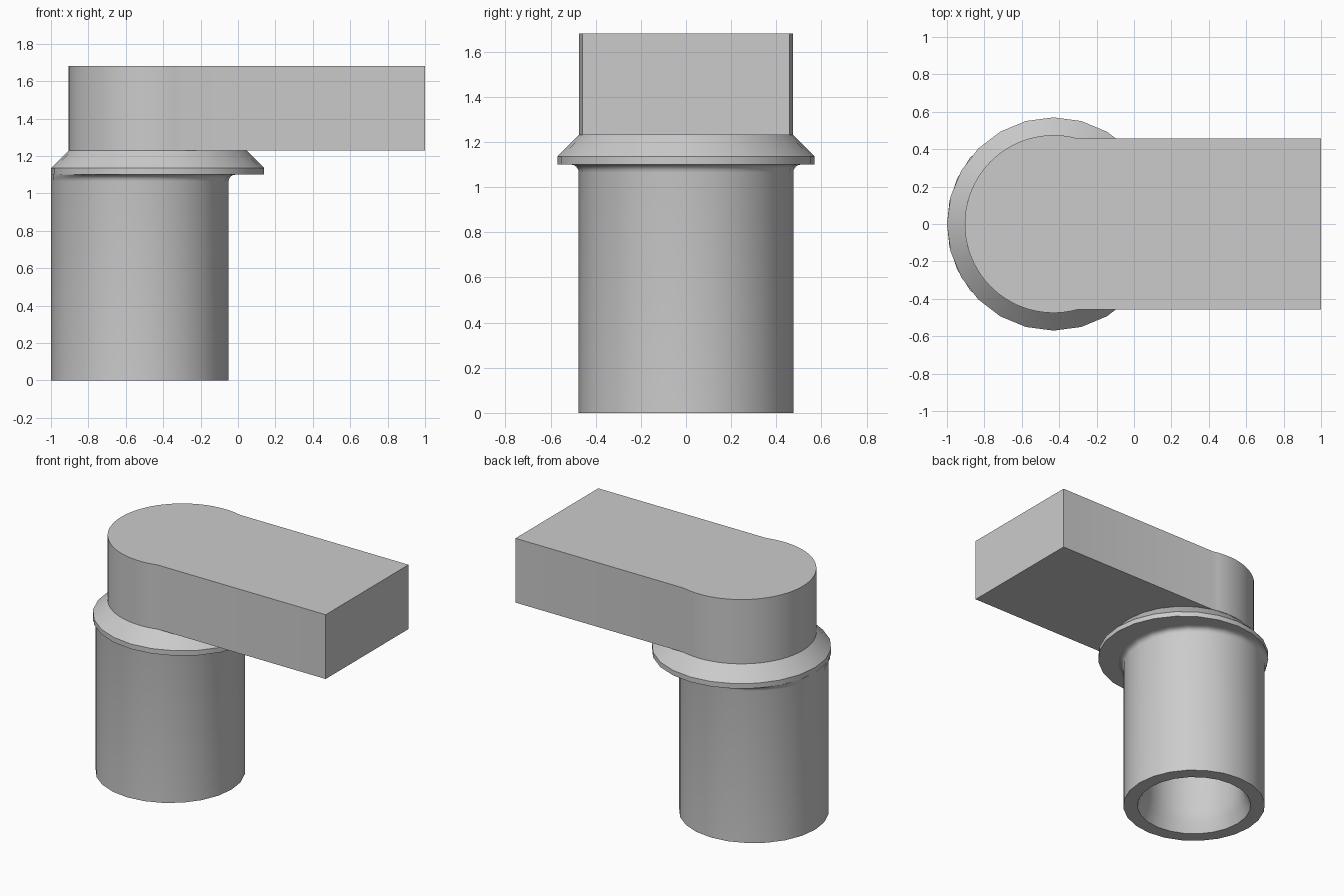
import bpy
import bmesh
import math
from math import cos, sin, pi

default = bpy.data.objects.get("Cube")
if default:
    bpy.data.objects.remove(default, do_unlink=True)

# One plain grey for every part
grey = bpy.data.materials.new("light_grey")
grey.use_nodes = True
grey.diffuse_color = (0.6, 0.6, 0.6, 1)
grey.node_tree.nodes["Principled BSDF"].inputs["Base Color"].default_value = (0.6, 0.6, 0.6, 1)

FLANGE_X, FLANGE_R = -0.43, 0.57
TUBE_X, TUBE_R = -0.525, 0.475
HEAD_R, BAR_HALF = 0.475, 0.458
UNDERSIDE, FLANGE_TOP, TOP = 1.10, 1.23, 1.68


def finish(bm, name):
    bmesh.ops.recalc_face_normals(bm, faces=bm.faces)
    mesh = bpy.data.meshes.new(name)
    bm.to_mesh(mesh)
    bm.free()
    obj = bpy.data.objects.new(name, mesh)
    bpy.context.collection.objects.link(obj)
    mesh.materials.append(grey)
    bpy.ops.object.select_all(action="DESELECT")
    obj.select_set(True)
    bpy.context.view_layer.objects.active = obj
    bpy.ops.object.shade_smooth_by_angle(angle=math.radians(30))
    return obj


def lathe(name, profile, cx, sides=24, limit=None):
    """Revolve (radius, z) points about x = cx and cap both ends."""
    bm = bmesh.new()
    rings = []
    for r, z in profile:
        ring = []
        for i in range(sides):
            a = 2 * pi * i / sides
            x, y = cx + r * cos(a), r * sin(a)
            if limit:  # keep the blend within the flange outline
                d = math.hypot(x - FLANGE_X, y)
                k = min(1, limit / d)
                x, y = FLANGE_X + (x - FLANGE_X) * k, y * k
            ring.append(bm.verts.new((x, y, z)))
        rings.append(ring)
    for low, high in zip(rings, rings[1:]):
        for i in range(sides):
            j = (i + 1) % sides
            bm.faces.new((low[i], low[j], high[j], high[i]))
    bm.faces.new(rings[0])
    bm.faces.new(rings[-1])
    return finish(bm, name)


# Hollow tube: blind bore with a flared mouth, outer wall, blend into flange
blend = 0.035
fillet = [(TUBE_R + blend * (1 - cos(a)), UNDERSIDE - blend + blend * sin(a))
          for a in (i * pi / 8 for i in range(5))]
bore = [(0.33, UNDERSIDE - 0.02), (0.33, 0.14), (0.345, 0.08), (0.38, 0)]
lathe("tube", bore + [(TUBE_R, 0)] + fillet, TUBE_X, limit=FLANGE_R)

# Flange with a thin rim and a sloped shoulder
lathe("flange", [(FLANGE_R, UNDERSIDE), (FLANGE_R, UNDERSIDE + 0.035),
                 (HEAD_R, FLANGE_TOP)], FLANGE_X)

# Arm: round head running into a slightly narrower straight bar
start = math.asin(BAR_HALF / HEAD_R)
steps = 48
outline = [(1, -BAR_HALF), (1, BAR_HALF)]
for i in range(steps + 1):
    a = start + (2 * pi - 2 * start) * i / steps
    outline.append((FLANGE_X + HEAD_R * cos(a), HEAD_R * sin(a)))
bm = bmesh.new()
base = bm.faces.new([bm.verts.new((x, y, FLANGE_TOP)) for x, y in outline])
top = bmesh.ops.extrude_face_region(bm, geom=[base], use_keep_orig=True)["geom"]
bmesh.ops.translate(bm, vec=(0, 0, TOP - FLANGE_TOP),
                    verts=[v for v in top if isinstance(v, bmesh.types.BMVert)])
finish(bm, "arm")
